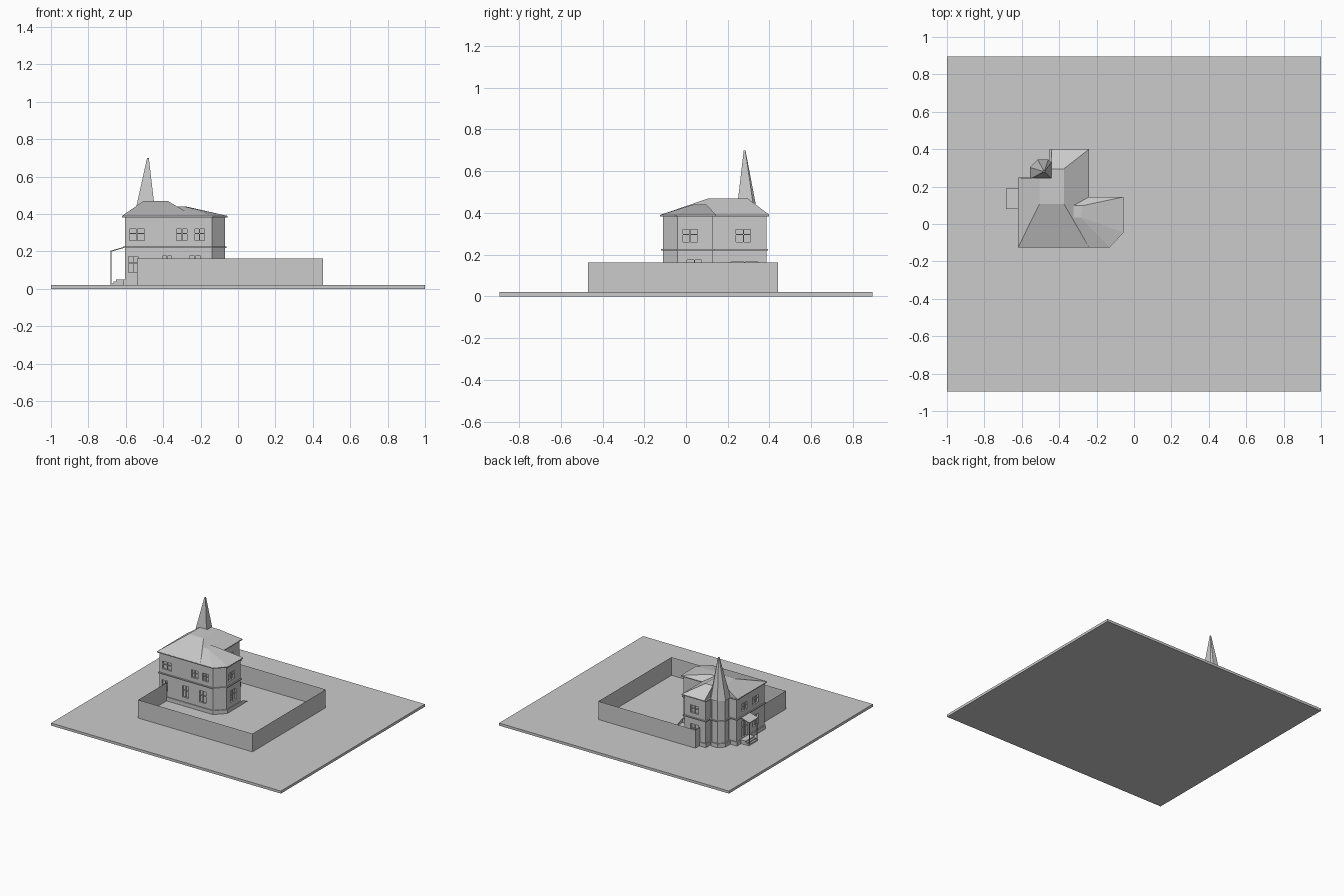
import bpy
from mathutils import Vector

if "Cube" in bpy.data.objects:
    bpy.data.objects.remove(bpy.data.objects["Cube"])


def mesh(name, verts, faces):
    me = bpy.data.meshes.new(name)
    me.from_pydata(verts, [], faces)
    ob = bpy.data.objects.new(name, me)
    bpy.context.collection.objects.link(ob)
    return ob


def prism(name, pts, z0, z1):
    """Extruded footprint; points run counter-clockwise."""
    n = len(pts)
    v = [(x, y, z) for z in (z0, z1) for x, y in pts]
    f = [(i, (i + 1) % n, n + (i + 1) % n, n + i) for i in range(n)]
    return mesh(name, v, f + [tuple(reversed(range(n))), tuple(range(n, 2 * n))])


def box(name, x0, x1, y0, y1, z0, z1):
    return prism(name, [(x0, y0), (x1, y0), (x1, y1), (x0, y1)], z0, z1)


def offset(pts, d):
    """Push a footprint outward by d."""
    out, n = [], len(pts)
    for i in range(n):
        p, a, b = Vector(pts[i]), Vector(pts[i - 1]), Vector(pts[(i + 1) % n])
        e1, e2 = (p - a).normalized(), (b - p).normalized()
        n1, n2 = Vector((e1.y, -e1.x)), Vector((e2.y, -e2.x))
        out.append(tuple(p + (n1 + n2) * d / (1 + n1.dot(n2))))
    return out


# Ground slab
box("ground_slab", -1, 1, -0.895, 0.895, 0, 0.02)

# Thin courtyard wall
path = [(-0.39, 0.385), (-0.39, 0.44), (0.455, 0.44), (0.455, -0.47), (-0.54, -0.47), (-0.54, -0.11)]
n = len(path)
mesh("courtyard_wall", [(x, y, z) for z in (0.02, 0.163) for x, y in path],
     [(i, i + 1, n + i + 1, n + i) for i in range(n - 1)])

# House body with plinth, floor band and eaves
plan = [(-0.605, -0.11), (-0.14, -0.11), (-0.07, -0.04), (-0.07, 0.13), (-0.255, 0.13),
        (-0.255, 0.385), (-0.44, 0.385), (-0.44, 0.235), (-0.605, 0.235)]
body = prism("house_walls", plan, 0.02, 0.385)
prism("plinth", offset(plan, 0.007), 0.02, 0.05)
prism("floor_band", offset(plan, 0.009), 0.22, 0.228)
prism("eaves", offset(plan, 0.014), 0.383, 0.391)

# Main roof: L-shaped flat-topped hip
eave = [(-0.62, -0.125), (-0.24, -0.125), (-0.24, 0.4), (-0.44, 0.4), (-0.44, 0.245), (-0.62, 0.245)]
top = [(-0.505, 0.108), (-0.375, 0.108), (-0.375, 0.295), (-0.44, 0.295), (-0.44, 0.245), (-0.505, 0.245)]
mesh("main_roof", [(x, y, 0.39) for x, y in eave] + [(x, y, 0.47) for x, y in top],
     [(i, (i + 1) % 6, 6 + (i + 1) % 6, 6 + i) for i in range(6)]
     + [tuple(range(6, 12)), tuple(reversed(range(6)))])

# Wing roof with cut corner
weave = [(-0.35, -0.125), (-0.13, -0.125), (-0.055, -0.045), (-0.055, 0.145), (-0.35, 0.145)]
wtop = [(-0.33, 0.035), (-0.285, 0.035), (-0.275, 0.098), (-0.33, 0.098)]
mesh("wing_roof", [(x, y, 0.39) for x, y in weave] + [(x, y, 0.44) for x, y in wtop],
     [(0, 1, 6, 5), (1, 2, 6), (2, 3, 7, 6), (3, 4, 8, 7), (4, 0, 5, 8), (5, 6, 7, 8), (4, 3, 2, 1, 0)])

# Corner stair tower and its spire
tower = [(-0.556, 0.24), (-0.44, 0.24), (-0.44, 0.33), (-0.458, 0.345), (-0.515, 0.345), (-0.556, 0.302)]
shaft = offset(tower, -0.008)
prism("tower_walls", shaft, 0.02, 0.39)
prism("tower_plinth", offset(shaft, 0.007), 0.02, 0.05)
prism("tower_band", offset(shaft, 0.008), 0.22, 0.228)
tip = [(-0.48 + (x + 0.48) * 0.08, 0.28 + (y - 0.28) * 0.08, 0.7) for x, y in tower]
mesh("spire", [(x, y, 0.385) for x, y in tower] + tip,
     [(i, (i + 1) % 6, 6 + (i + 1) % 6, 6 + i) for i in range(6)]
     + [tuple(range(6, 12)), tuple(reversed(range(6)))])

# Windows: recess cutters plus cross bars. (wall axis, wall position, centre, z centre, width, height)
windows = [("x", -0.11, -0.54, 0.29, 0.08, 0.06), ("x", -0.11, -0.30, 0.29, 0.055, 0.06),
           ("x", -0.11, -0.205, 0.29, 0.05, 0.06), ("x", -0.11, -0.56, 0.13, 0.05, 0.085),
           ("x", -0.11, -0.38, 0.13, 0.05, 0.09), ("x", -0.11, -0.23, 0.13, 0.06, 0.09),
           ("x", 0.385, -0.345, 0.29, 0.07, 0.06), ("x", 0.385, -0.345, 0.13, 0.07, 0.085),
           ("y", -0.07, 0.02, 0.29, 0.07, 0.06), ("y", -0.07, 0.04, 0.13, 0.07, 0.09),
           ("y", -0.255, 0.275, 0.29, 0.07, 0.06), ("y", -0.255, 0.28, 0.115, 0.13, 0.1),
           ("y", -0.605, 0.0, 0.29, 0.07, 0.06), ("y", -0.605, 0.135, 0.29, 0.06, 0.06),
           ("y", -0.605, 0.0, 0.13, 0.07, 0.085), ("y", -0.605, 0.135, 0.12, 0.06, 0.13)]


def wall_box(name, axis, pos, c, z, w, h, t):
    if axis == "x":
        return box(name, c - w / 2, c + w / 2, pos - t, pos + t, z - h / 2, z + h / 2)
    return box(name, pos - t, pos + t, c - w / 2, c + w / 2, z - h / 2, z + h / 2)


cutters = bpy.data.collections.new("window_cutters")
bpy.context.scene.collection.children.link(cutters)
for axis, pos, c, z, w, h in windows:
    cut = wall_box("window_cutter", axis, pos, c, z, w, h, 0.014)
    bpy.context.collection.objects.unlink(cut)
    cutters.objects.link(cut)
    cut.hide_render = True
    cut.hide_viewport = True
    inner = pos + (-0.006 if pos in (-0.07, -0.255, 0.385) else 0.006)
    wall_box("window_mullion", axis, inner, c, z, 0.005, h, 0.003)
    wall_box("window_transom", axis, inner, c, z + h * 0.1, w, 0.005, 0.003)
mod = body.modifiers.new("windows", "BOOLEAN")
mod.operand_type = "COLLECTION"
mod.collection = cutters
mod.operation = "DIFFERENCE"
mod.solver = "EXACT"

# Side porch: sloped canopy, posts and entry steps
mesh("porch_canopy", [(x, y, z + d) for d in (0, 0.006) for x, y, z in
                      ((-0.685, 0.08, 0.197), (-0.605, 0.08, 0.22), (-0.605, 0.19, 0.22), (-0.685, 0.19, 0.197))],
     [(3, 2, 1, 0), (4, 5, 6, 7), (0, 1, 5, 4), (1, 2, 6, 5), (2, 3, 7, 6), (3, 0, 4, 7)])
for y in (0.084, 0.18):
    box("porch_post", -0.683, -0.677, y, y + 0.006, 0.02, 0.2)
for i in range(3):
    box("porch_step", -0.68 + i * 0.014, -0.605, 0.08, 0.19, 0.02 + i * 0.01, 0.03 + i * 0.01)

# Ramp side at the rear of the wing
box_pts = [(0.13, 0.02), (0.21, 0.02), (0.15, 0.05), (0.13, 0.05)]
mesh("wing_stair_cheek", [(-0.065, y, z) for y, z in box_pts], [(0, 1, 2, 3)])
